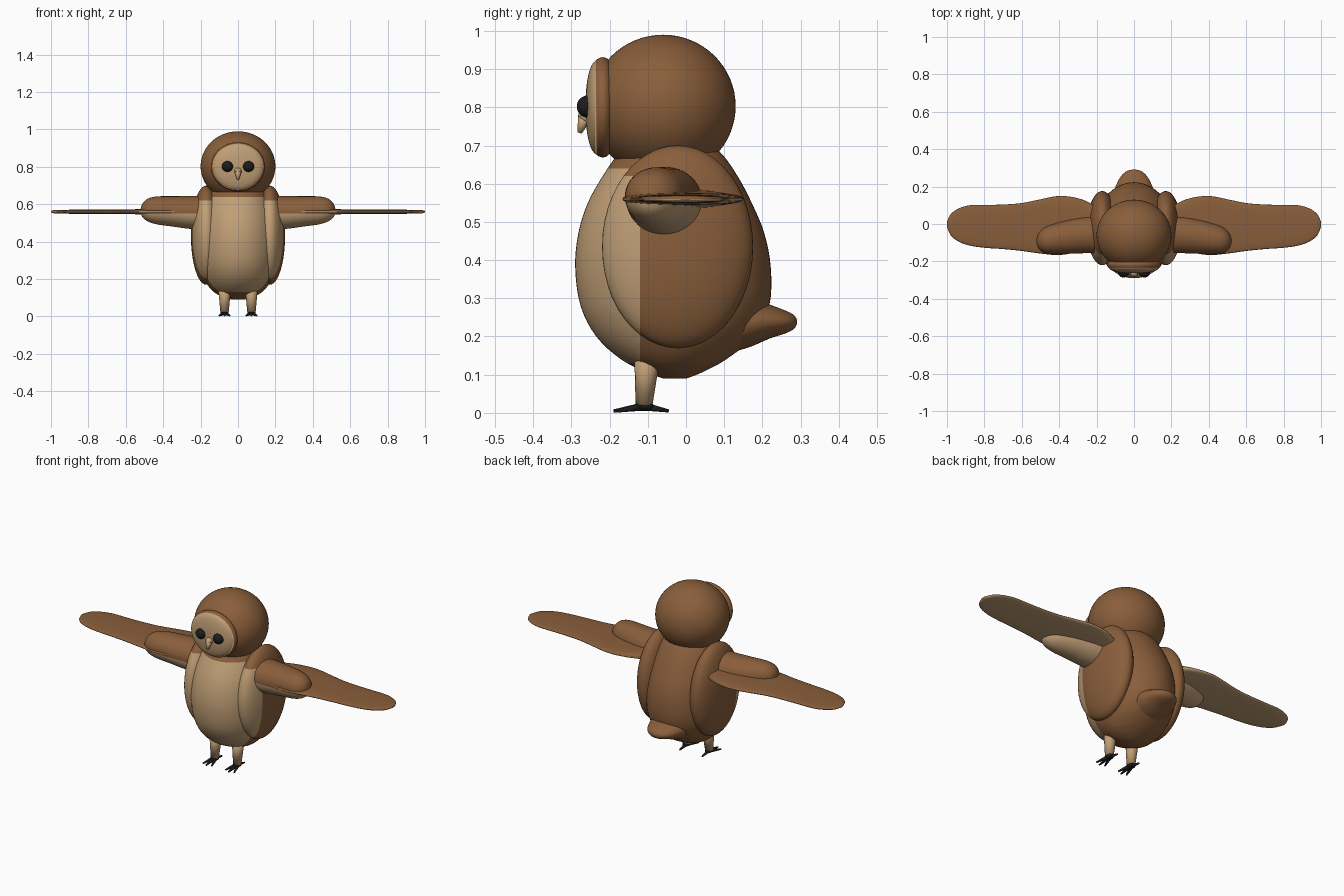
import bpy, bmesh, math
from mathutils import Vector, Matrix

if "Cube" in bpy.data.objects:
    bpy.data.objects.remove(bpy.data.objects["Cube"])


def material(name, rgb):
    m = bpy.data.materials.new(name)
    m.diffuse_color = (*rgb, 1)
    m.use_nodes = True
    m.node_tree.nodes["Principled BSDF"].inputs["Base Color"].default_value = m.diffuse_color
    return m


BROWN = material("brown feathers", (0.25, 0.112, 0.043))
TAN = material("tan feathers", (0.53, 0.345, 0.18))
BLACK = material("black", (0.012, 0.012, 0.014))


def finish(bm, name, mats, rule=None, cuts=()):
    """Cut along planes, colour faces by rule, make a smooth object."""
    for co, no in cuts:
        bmesh.ops.bisect_plane(bm, geom=bm.verts[:] + bm.edges[:] + bm.faces[:],
                               plane_co=co, plane_no=no)
    bmesh.ops.recalc_face_normals(bm, faces=bm.faces)
    bm.normal_update()
    for f in bm.faces:
        f.smooth = True
        if rule:
            f.material_index = int(rule(f.calc_center_median(), f.normal))
    me = bpy.data.meshes.new(name)
    bm.to_mesh(me)
    bm.free()
    for m in mats:
        me.materials.append(m)
    ob = bpy.data.objects.new(name, me)
    bpy.context.collection.objects.link(ob)
    return ob


def smooth_rings(rings, n=4):
    """Catmull-Rom samples through the given cross-section rows."""
    out = []
    for i in range(len(rings) - 1):
        p = [Vector(rings[max(0, min(len(rings) - 1, i + k))]) for k in (-1, 0, 1, 2)]
        for j in range(n):
            t = j / n
            out.append(0.5 * (2 * p[1] + (p[2] - p[0]) * t
                       + (2 * p[0] - 5 * p[1] + 4 * p[2] - p[3]) * t * t
                       + (3 * p[1] - p[0] - 3 * p[2] + p[3]) * t ** 3))
    return out + [Vector(rings[-1])]


def loft(rings, place, seg=48, power=1.0):
    """Rows of (t, a_min, a_max, b_min, b_max); place maps (t, a, b) to a point."""
    bm = bmesh.new()
    loops = []
    for t, a0, a1, b0, b1 in smooth_rings([Vector(r) for r in rings]):
        loop = []
        for k in range(seg):
            c, s = math.cos(k * math.tau / seg), math.sin(k * math.tau / seg)
            c = math.copysign(abs(c) ** power, c)
            s = math.copysign(abs(s) ** power, s)
            loop.append(bm.verts.new(place(t, (a0 + a1) / 2 + c * (a1 - a0) / 2,
                                           (b0 + b1) / 2 + s * (b1 - b0) / 2)))
        loops.append(loop)
    for lo, hi in zip(loops, loops[1:]):
        for k in range(seg):
            n = (k + 1) % seg
            bm.faces.new((lo[k], lo[n], hi[n], hi[k]))
    bm.faces.new(loops[0])
    bm.faces.new(loops[-1])
    return bm


def ball(centre, radii, seg=48):
    bm = bmesh.new()
    bmesh.ops.create_uvsphere(bm, u_segments=seg, v_segments=seg // 2, radius=1,
                              matrix=Matrix.Translation(centre) @ Matrix.Diagonal((*radii, 1)))
    return bm


def rod(bm, a, b, ra, rb):
    a, b = Vector(a), Vector(b)
    d = b - a
    m = Matrix.Translation((a + b) / 2) @ d.to_track_quat('Z', 'Y').to_matrix().to_4x4()
    bmesh.ops.create_cone(bm, cap_ends=True, segments=16, radius1=ra, radius2=rb,
                          depth=d.length, matrix=m)


# Body: (z, y front, y back, x half width), tan belly on the front
body = [(0.09, -0.06, 0.0, 0.03), (0.105, -0.1, 0.04, 0.085), (0.14, -0.17, 0.105, 0.14),
        (0.2, -0.235, 0.178, 0.18), (0.28, -0.276, 0.218, 0.205), (0.38, -0.29, 0.222, 0.213),
        (0.47, -0.282, 0.205, 0.207), (0.55, -0.257, 0.172, 0.192), (0.62, -0.218, 0.135, 0.168),
        (0.68, -0.175, 0.092, 0.135), (0.72, -0.12, 0.04, 0.08)]
bm = loft([(z, f, b, -w, w) for z, f, b, w in body], lambda t, a, b: (b, a, t), 64)
finish(bm, "body", [BROWN, TAN],
       lambda c, n: c.y < -0.12 and 0.13 < c.z < 0.64,
       [((0, -0.12, 0), (0, 1, 0)), ((0, 0, 0.64), (0, 0, 1)), ((0, 0, 0.13), (0, 0, 1))])

# Tail: (y, x half width, z low, z high)
tail = [(0.08, 0.11, 0.15, 0.3), (0.16, 0.11, 0.17, 0.302), (0.22, 0.09, 0.195, 0.283),
        (0.26, 0.066, 0.208, 0.268), (0.283, 0.038, 0.22, 0.256), (0.291, 0.008, 0.234, 0.242)]
finish(loft([(y, -w, w, lo, hi) for y, w, lo, hi in tail], lambda t, a, b: (a, t, b)),
       "tail", [BROWN])

# Head
finish(ball((0, -0.06, 0.803), (0.2, 0.19, 0.187), 64), "head", [BROWN])

# Face disc: (y, radius), brown rim with tan front
disc = [(-0.16, 0.1), (-0.195, 0.118), (-0.207, 0.128), (-0.22, 0.131), (-0.235, 0.124),
        (-0.248, 0.108), (-0.257, 0.078), (-0.262, 0.04), (-0.263, 0.004)]
bm = loft([(y, -r * 1.1, r * 1.1, 0.8 - r, 0.8 + r) for y, r in disc],
          lambda t, a, b: (a, t, b), 64)
finish(bm, "face_disc", [BROWN, TAN], lambda c, n: c.y < -0.235,
       [((0, -0.235, 0), (0, 1, 0))])

# Beak
bm = ball((0, -0.262, 0.776), (0.02, 0.02, 0.019), 24)
rod(bm, (0, -0.263, 0.778), (0, -0.279, 0.733), 0.02, 0.006)
finish(bm, "beak", [TAN])

# Wing blade: (x, y front, y back, half thickness); arm: (x, y, z, y radius, z radius)
blade = [(0.14, -0.11, 0.06, 0.03), (0.22, -0.13, 0.105, 0.025), (0.3, -0.15, 0.138, 0.02),
         (0.4, -0.166, 0.15, 0.017), (0.5, -0.158, 0.132, 0.015), (0.6, -0.144, 0.112, 0.012),
         (0.7, -0.134, 0.104, 0.012), (0.8, -0.127, 0.102, 0.011), (0.88, -0.115, 0.1, 0.011),
         (0.94, -0.093, 0.082, 0.01), (0.98, -0.06, 0.052, 0.009), (1.0, -0.015, 0.012, 0.004)]
arm = [(0.14, -0.055, 0.555, 0.1, 0.09), (0.25, -0.058, 0.556, 0.098, 0.088),
       (0.35, -0.068, 0.562, 0.09, 0.081), (0.43, -0.08, 0.567, 0.08, 0.075),
       (0.48, -0.087, 0.569, 0.066, 0.062), (0.51, -0.09, 0.568, 0.04, 0.038),
       (0.521, -0.09, 0.566, 0.008, 0.008)]

for s, side in ((1, "left"), (-1, "right")):
    # Flank and shoulder bulge
    finish(ball((s * 0.17, -0.022, 0.435), (0.082, 0.198, 0.265)), side + "_flank", [BROWN, TAN],
           lambda c, n: c.y < -0.12 and c.z < 0.62,
           [((0, -0.12, 0), (0, 1, 0)), ((0, 0, 0.62), (0, 0, 1))])

    # Wing, tan underneath
    bm = loft([(x, f, b, 0.56 - h, 0.56 + h) for x, f, b, h in blade],
              lambda t, a, b: (s * t, a, b), 40, 0.8)
    finish(bm, side + "_wing", [BROWN, TAN], lambda c, n: c.z < 0.56)
    bm = loft([(x, y - ry, y + ry, z - rz, z + rz) for x, y, z, ry, rz in arm],
              lambda t, a, b: (s * t, a, b))
    finish(bm, side + "_wing_arm", [BROWN, TAN], lambda c, n: c.z < 0.55,
           [((0, 0, 0.55), (0, 0, 1))])

    # Eye
    finish(ball((s * 0.056, -0.257, 0.802), (0.03, 0.029, 0.029), 32), side + "_eye", [BLACK])

    # Leg and clawed foot
    bm = bmesh.new()
    rod(bm, (s * 0.072, -0.1, 0.17), (s * 0.072, -0.11, 0.02), 0.036, 0.022)
    finish(bm, side + "_leg", [TAN])
    bm = ball((s * 0.072, -0.11, 0.018), (0.022, 0.026, 0.013), 16)
    for dx, y in ((-0.028, -0.178), (0, -0.19), (0.028, -0.178), (0, -0.045)):
        rod(bm, (s * 0.072 + dx * 0.2, -0.11, 0.017), (s * 0.072 + dx, y, 0.005), 0.011, 0.004)
    finish(bm, side + "_foot", [BLACK])
